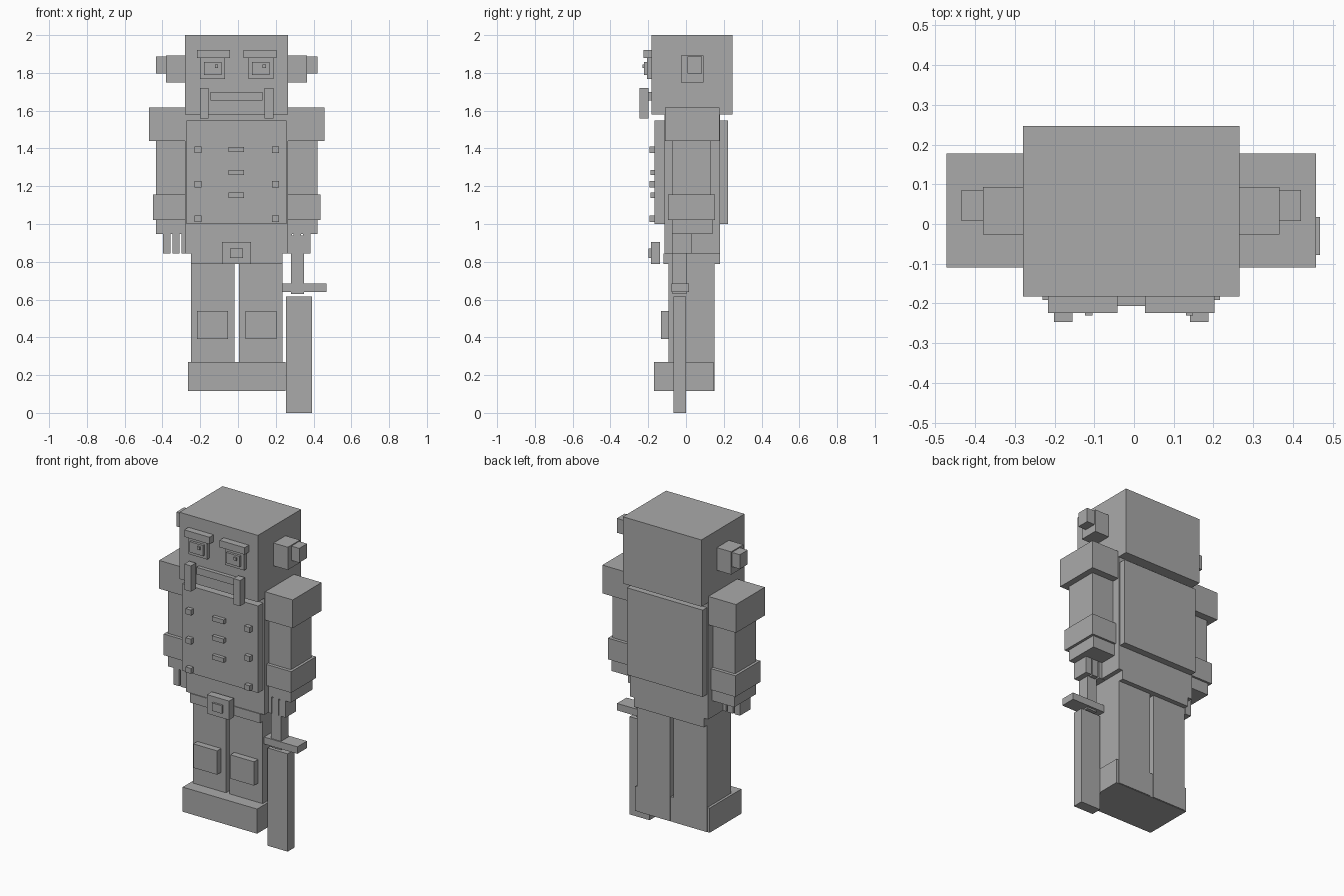
import bpy
import bmesh

AXIS = -0.007  # body's mirror line in x

grey = bpy.data.materials.new("plain grey")
grey.diffuse_color = (0.4, 0.4, 0.4, 1.0)


def box(name, x, y, z):
    """Axis-aligned block from three (min, max) ranges."""
    bm = bmesh.new()
    bmesh.ops.create_cube(bm, size=1.0)
    for v in bm.verts:
        for i, (lo, hi) in enumerate((x, y, z)):
            v.co[i] = hi if v.co[i] > 0 else lo
    bmesh.ops.recalc_face_normals(bm, faces=bm.faces)
    mesh = bpy.data.meshes.new(name)
    bm.to_mesh(mesh)
    bm.free()
    mesh.materials.append(grey)
    obj = bpy.data.objects.new(name, mesh)
    bpy.context.collection.objects.link(obj)
    return obj


def pair(name, x, y, z):
    """Block on the -x side plus its mirrored twin."""
    box(name + "_right", x, y, z)
    box(name + "_left", (2 * AXIS - x[1], 2 * AXIS - x[0]), y, z)


# Head and face
box("head", (-0.28, 0.266), (-0.182, 0.247), (1.58, 2.0))
pair("ear", (-0.38, -0.28), (-0.027, 0.093), (1.75, 1.893))
pair("ear_bolt", (-0.435, -0.38), (0.008, 0.086), (1.797, 1.887))
pair("eyebrow", (-0.217, -0.042), (-0.224, -0.182), (1.878, 1.922))
pair("eye", (-0.201, -0.07), (-0.207, -0.182), (1.768, 1.878))
pair("pupil", (-0.181, -0.087), (-0.222, -0.207), (1.79, 1.857))
for side, x in (("right", -0.123), ("left", 0.131)):
    box("eye_glint_" + side, (x, x + 0.018), (-0.231, -0.222), (1.827, 1.845))
box("mouth", (-0.145, 0.13), (-0.206, -0.182), (1.655, 1.699))
pair("tusk", (-0.201, -0.155), (-0.247, -0.198), (1.558, 1.72))

# Torso with front and back plates
box("torso", (-0.28, 0.264), (-0.115, 0.18), (0.845, 1.58))
box("chest_plate", (-0.272, 0.256), (-0.166, -0.115), (1.0, 1.547))
box("back_plate", (-0.272, 0.256), (0.18, 0.223), (1.0, 1.547))
box("hips", (-0.25, 0.236), (-0.12, 0.18), (0.787, 0.845))

# Chest buttons
for i, z in enumerate((1.394, 1.211, 1.027)):
    pair(f"stud_{i}", (-0.23, -0.193), (-0.192, -0.166), (z - 0.017, z + 0.017))
for i, z in enumerate((1.394, 1.273, 1.152)):
    box(f"clasp_{i}", (-0.049, 0.031), (-0.188, -0.166), (z - 0.014, z + 0.014))

# Buckle
box("buckle", (-0.086, 0.068), (-0.186, -0.138), (0.787, 0.906))
box("buckle_centre", (-0.043, 0.026), (-0.198, -0.186), (0.82, 0.87))

# Arms
pair("shoulder", (-0.472, -0.28), (-0.11, 0.177), (1.44, 1.618))
pair("arm", (-0.434, -0.28), (-0.074, 0.132), (1.155, 1.44))
pair("cuff", (-0.451, -0.275), (-0.095, 0.153), (1.022, 1.155))
pair("hand", (-0.434, -0.265), (-0.074, 0.14), (0.948, 1.022))
for i in range(3):
    x = -0.397 + 0.049 * i
    pair(f"finger_{i}", (x, x + 0.039), (-0.074, 0.031), (0.843, 0.948))

# Legs
pair("leg", (-0.25, -0.019), (-0.092, 0.15), (0.117, 0.787))
pair("knee_pad", (-0.218, -0.053), (-0.132, -0.092), (0.39, 0.54))
box("feet", (-0.266, 0.252), (-0.17, 0.145), (0.115, 0.27))

# Sword held point down
box("sword_grip", (0.281, 0.349), (-0.071, 0.003), (0.63, 0.94))
box("sword_guard", (0.23, 0.468), (-0.078, 0.017), (0.64, 0.684))
box("sword_blade", (0.253, 0.392), (-0.066, 0.001), (0.0, 0.615))
